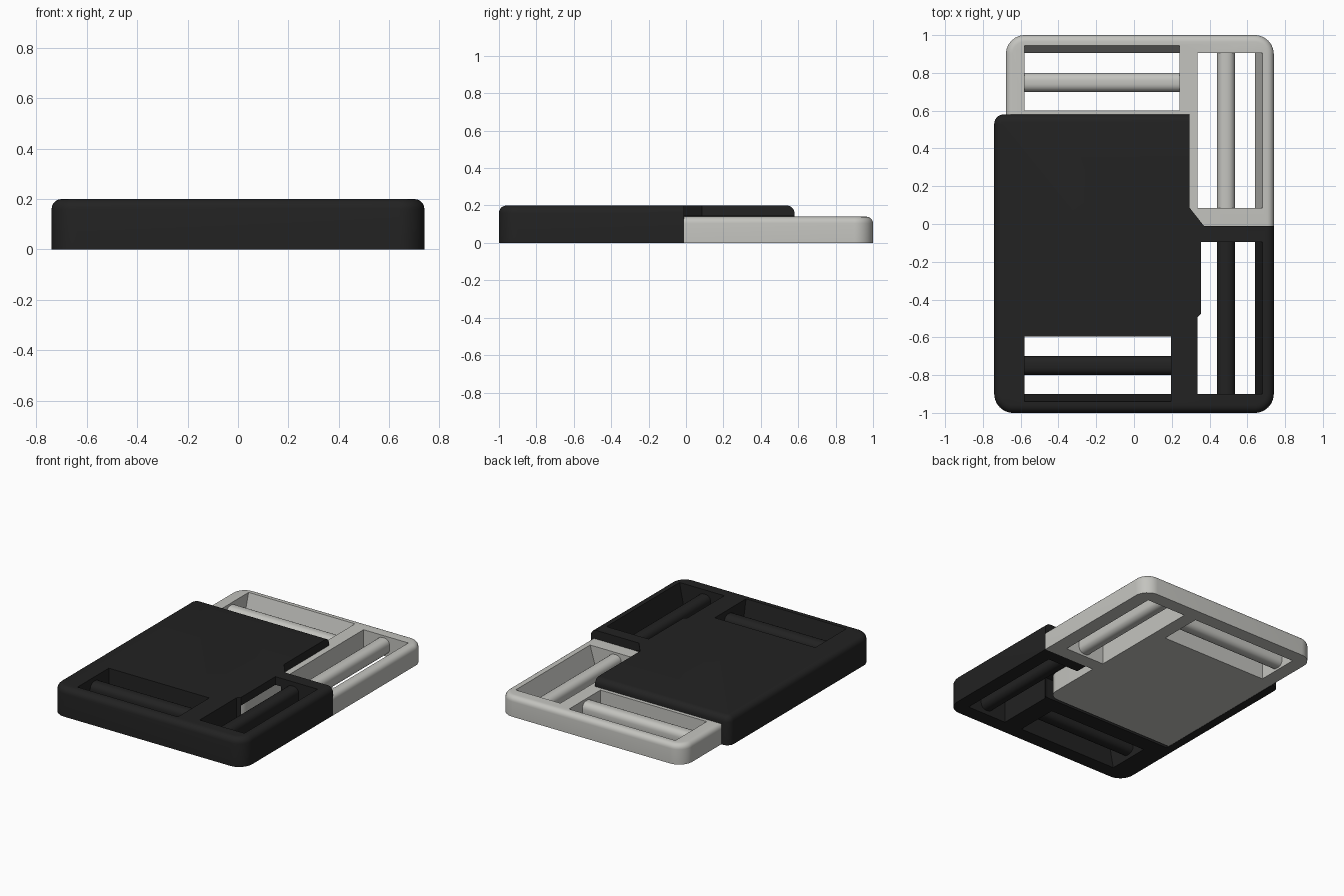
import bpy, bmesh, math
from mathutils import Vector

if "Cube" in bpy.data.objects:
    bpy.data.objects.remove(bpy.data.objects["Cube"])


def material(name, rgb):
    m = bpy.data.materials.new(name)
    m.diffuse_color = (*rgb, 1)
    m.use_nodes = True
    m.node_tree.nodes["Principled BSDF"].inputs["Base Color"].default_value = m.diffuse_color
    return m


BLACK = material("black plastic", (0.016, 0.016, 0.016))
LIGHT = material("light grey plastic", (0.55, 0.55, 0.52))


def rounded(corners, steps=8):
    """Outline from (x, y, radius) corners, rounding with tangent arcs."""
    out = []
    n = len(corners)
    for i, (x, y, r) in enumerate(corners):
        p = Vector((x, y))
        if r == 0:
            out.append((x, y))
            continue
        a = (Vector(corners[i - 1][:2]) - p).normalized()
        b = (Vector(corners[(i + 1) % n][:2]) - p).normalized()
        half = a.angle(b) / 2
        c = p + (a + b).normalized() * r / math.sin(half)
        start, end = p + a * r / math.tan(half) - c, p + b * r / math.tan(half) - c
        for k in range(steps + 1):
            v = (start.lerp(end, k / steps)).normalized() * r + c
            out.append((v.x, v.y))
    return out


def prism(name, bottom, top, z0, z1, mat, bevel=0, rule=None):
    """Solid between two outlines, with the top edges picked by rule rounded."""
    bm = bmesh.new()
    lo = [bm.verts.new((x, y, z0)) for x, y in bottom]
    hi = [bm.verts.new((x, y, z1)) for x, y in top]
    bm.faces.new(lo[::-1])
    bm.faces.new(hi)
    n = len(lo)
    for i in range(n):
        j = (i + 1) % n
        bm.faces.new((lo[i], lo[j], hi[j], hi[i]))
    bmesh.ops.recalc_face_normals(bm, faces=bm.faces)
    if rule:
        picked = []
        for e in bm.edges:
            m = (e.verts[0].co + e.verts[1].co) / 2
            if min(v.co.z for v in e.verts) > z1 - 1e-5 and rule(m.x, m.y):
                picked.append(e)
        bmesh.ops.bevel(bm, geom=picked, offset=bevel, segments=5,
                        profile=0.5, affect='EDGES')
    mesh = bpy.data.meshes.new(name)
    bm.to_mesh(mesh)
    bm.free()
    ob = bpy.data.objects.new(name, mesh)
    bpy.context.collection.objects.link(ob)
    mesh.materials.append(mat)
    return ob


def rect(x0, x1, y0, y1):
    return [(x0, y0), (x1, y0), (x1, y1), (x0, y1)]


def activate(ob):
    bpy.ops.object.select_all(action='DESELECT')
    ob.select_set(True)
    bpy.context.view_layer.objects.active = ob


def cut(ob, cutters):
    activate(ob)
    for c in cutters:
        m = ob.modifiers.new("cut", 'BOOLEAN')
        m.operation, m.solver, m.object = 'DIFFERENCE', 'EXACT', c
        bpy.ops.object.modifier_apply(modifier=m.name)
    for c in cutters:
        bpy.data.objects.remove(c)
    activate(ob)
    bpy.ops.object.shade_smooth_by_angle(angle=math.radians(30))


def bar(name, x0, x1, y0, y1, z0, z1, mat):
    """Strap bar with its four long edges rounded."""
    axis = 0 if x1 - x0 > y1 - y0 else 1
    ob = prism(name, rect(x0, x1, y0, y1), rect(x0, x1, y0, y1), z0, z1, mat)
    bm = bmesh.new()
    bm.from_mesh(ob.data)
    long_edges = [e for e in bm.edges
                  if abs(e.verts[0].co[axis] - e.verts[1].co[axis]) > 0.3]
    bmesh.ops.bevel(bm, geom=long_edges, offset=0.04, segments=5,
                    profile=0.5, affect='EDGES')
    bm.to_mesh(ob.data)
    bm.free()
    activate(ob)
    bpy.ops.object.shade_smooth_by_angle(angle=math.radians(30))


# Black housing: thick front, thin cover reaching over the insert
outline = rounded([(-0.74, -1, 0.1), (0.74, -1, 0.1), (0.74, -0.01, 0),
                   (0.37, -0.01, 0), (0.295, 0.085, 0), (0.295, 0.58, 0),
                   (-0.74, 0.58, 0.05)])
housing = prism("housing", outline, outline, 0, 0.2, BLACK, 0.04,
                lambda x, y: not (x > 0.28 and y > -0.02))
pocket = rounded([(-0.68, -0.48, 0), (0.4, -0.48, 0.08),
                  (0.4, 0.7, 0), (-0.68, 0.7, 0)])


def side_slot(x_out):
    return [(0.335, -0.9), (x_out, -0.9), (x_out, -0.095), (0.355, -0.095),
            (0.355, -0.475), (0.335, -0.495)]


cut(housing, [
    prism("pocket_cutter", pocket, pocket, -0.1, 0.143, BLACK),
    prism("front_slot_cutter", rect(-0.58, 0.195, -0.89, -0.595),
          rect(-0.58, 0.195, -0.95, -0.595), -0.05, 0.25, BLACK),
    prism("side_slot_cutter", side_slot(0.63), side_slot(0.69),
          -0.05, 0.25, BLACK)])
bar("housing_front_bar", -0.6, 0.215, -0.8, -0.7, 0.03, 0.17, BLACK)
bar("housing_side_bar", 0.44, 0.535, -0.92, -0.075, 0.03, 0.17, BLACK)

# Light insert: frame with a tongue inside the housing
outline = rounded([(-0.678, -0.46, 0), (0.34, -0.46, 0.08), (0.34, -0.01, 0),
                   (0.74, -0.01, 0), (0.74, 1, 0.1), (-0.678, 1, 0.1)])
insert = prism("insert", outline, outline, 0, 0.14, LIGHT, 0.035,
               lambda x, y: y > 0.0)
cut(insert, [
    prism("rear_slot_cutter", rect(-0.58, 0.24, 0.6, 0.89),
          rect(-0.58, 0.24, 0.6, 0.96), -0.05, 0.19, LIGHT),
    prism("side_slot_cutter", rect(0.335, 0.625, 0.085, 0.905),
          rect(0.335, 0.695, 0.085, 0.905), -0.05, 0.19, LIGHT)])
bar("insert_rear_bar", -0.6, 0.26, 0.7, 0.8, 0.015, 0.125, LIGHT)
bar("insert_side_bar", 0.44, 0.535, 0.065, 0.925, 0.015, 0.125, LIGHT)
